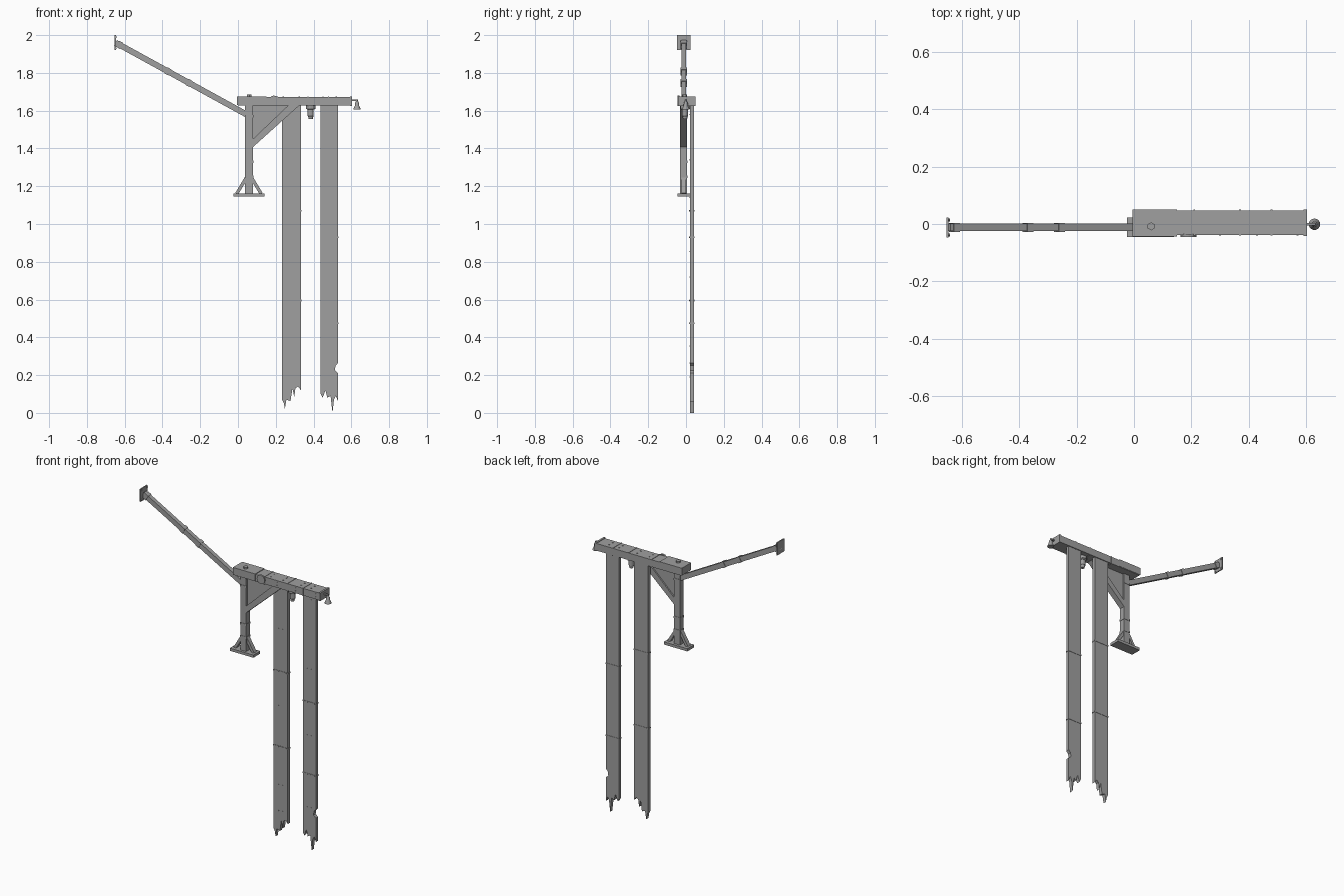
import bpy, bmesh, math
from mathutils import Vector, Matrix

cube = bpy.data.objects.get("Cube")
if cube:
    bpy.data.objects.remove(cube, do_unlink=True)

GREY = bpy.data.materials.new("weathered_grey")
GREY.use_nodes = True
GREY.diffuse_color = (0.35, 0.35, 0.35, 1)
GREY.node_tree.nodes["Principled BSDF"].inputs["Base Color"].default_value = GREY.diffuse_color
MID = -0.012  # y of the post, strut and gusset


def finish(name, bm):
    bmesh.ops.recalc_face_normals(bm, faces=bm.faces)
    mesh = bpy.data.meshes.new(name)
    bm.to_mesh(mesh)
    bm.free()
    mesh.materials.append(GREY)
    obj = bpy.data.objects.new(name, mesh)
    bpy.context.collection.objects.link(obj)
    return obj


def box(name, x0, x1, y0, y1, z0, z1):
    bm = bmesh.new()
    size = Matrix.Diagonal((x1 - x0, y1 - y0, z1 - z0, 1))
    place = Matrix.Translation(((x0 + x1) / 2, (y0 + y1) / 2, (z0 + z1) / 2))
    bmesh.ops.create_cube(bm, size=1, matrix=place @ size)
    return finish(name, bm)


def prism(name, outline, y0, y1):
    """Outline in x and z, extruded along y."""
    bm = bmesh.new()
    face = bm.faces.new([bm.verts.new((x, y0, z)) for x, z in outline])
    new = bmesh.ops.extrude_face_region(bm, geom=[face])["geom"]
    verts = [v for v in new if isinstance(v, bmesh.types.BMVert)]
    bmesh.ops.translate(bm, verts=verts, vec=(0, y1 - y0, 0))
    return finish(name, bm)


def bar(name, a, b, thick, wide):
    """Straight bar in the x-z plane from a to b."""
    a, b = Vector(a), Vector(b)
    side = Vector((a.y - b.y, b.x - a.x)).normalized() * thick / 2
    return prism(name, [a + side, b + side, b - side, a - side],
                 MID - wide / 2, MID + wide / 2)


def lathe(name, x, y, profile, sides=12):
    """Turned part about a vertical axis; profile is (radius, z)."""
    bm = bmesh.new()
    rings = []
    for r, z in profile:
        angles = [2 * math.pi * i / sides for i in range(sides)]
        rings.append([bm.verts.new((x + r * math.cos(t), y + r * math.sin(t), z)) for t in angles])
    for lo, hi in zip(rings, rings[1:]):
        for i in range(sides):
            j = (i + 1) % sides
            bm.faces.new((lo[i], lo[j], hi[j], hi[i]))
    bm.faces.new(rings[0])
    bm.faces.new(rings[-1])
    return finish(name, bm)


def studs(name, points, axis, radius=0.004, depth=0.004, sides=6):
    """Small bolt heads, all in one object."""
    bm = bmesh.new()
    turn = Vector((0, 0, 1)).rotation_difference(Vector(axis)).to_matrix().to_4x4()
    for p in points:
        bmesh.ops.create_cone(bm, cap_ends=True, segments=sides, radius1=radius, radius2=radius,
                              depth=depth, matrix=Matrix.Translation(p) @ turn)
    return finish(name, bm)


# Crossbeam with thicker sleeve, end cap and straps
box("beam", 0.0, 0.6, -0.038, 0.048, 1.627, 1.672)
box("beam_sleeve", -0.006, 0.15, -0.043, 0.05, 1.63, 1.676)
box("beam_end_cap", 0.592, 0.604, -0.042, 0.05, 1.625, 1.676)
for i, x in enumerate((0.21, 0.37, 0.48)):
    box(f"beam_strap_{i + 1}", x - 0.003, x + 0.003, -0.04, 0.05, 1.625, 1.674)
studs("beam_top_studs", [(x, y, 1.673) for x in (0.24, 0.325, 0.45, 0.52)
                         for y in (-0.013, 0.022)], (0, 0, 1))
studs("beam_front_studs", [(x, -0.039, z) for x in (0.3, 0.43, 0.57)
                           for z in (1.64, 1.66)], (0, 1, 0))
studs("beam_top_bolt", [(0.06, -0.008, 1.68)], (0, 0, 1), 0.014, 0.012)
studs("beam_front_disc", [(0.19, -0.04, 1.652)], (0, 1, 0), 0.028, 0.01, 12)

# Post, collars and braced foot
box("post", 0.038, 0.079, -0.031, 0.006, 1.155, 1.63)
for i, z in enumerate((1.25, 1.33, 1.57)):
    box(f"post_collar_{i + 1}", 0.036, 0.081, -0.033, 0.008, z - 0.006, z + 0.006)
box("foot_plate", -0.025, 0.14, -0.046, 0.022, 1.145, 1.162)
for name, side in (("right", -1), ("left", 1)):
    bar(f"foot_brace_{name}", (0.058 + side * 0.065, 1.16), (0.058 + side * 0.014, 1.245), 0.017, 0.026)

# Gusset under the beam
prism("gusset_plate", [(0.07, 1.43), (0.07, 1.63), (0.3, 1.63)], MID - 0.008, MID + 0.008)
prism("gusset_brace", [(0.077, 1.405), (0.077, 1.448), (0.268, 1.63), (0.327, 1.63)],
      MID - 0.019, MID + 0.017)

# Slanted strut with wall plate and bands
start, end = Vector((-0.648, 1.96)), Vector((0.045, 1.58))
bar("strut", start, end, 0.031, 0.026)
for i, t in enumerate((0.03, 0.4, 0.56)):
    c, d = start.lerp(end, t), (end - start).normalized() * 0.012
    bar(f"strut_band_{i + 1}", c - d, c + d, 0.036, 0.032)
box("wall_plate", -0.654, -0.647, -0.047, 0.023, 1.92, 2.0)
studs("wall_plate_bolts", [(-0.645, MID + y, 1.96 + z) for y in (-0.026, 0.026)
                           for z in (-0.03, 0.03)], (1, 0, 0), 0.005)

# Two long hanging boards with splintered lower ends
Y0, Y1, TOP = 0.021, 0.043, 1.635
ragged_a = [(0.234, 0.07), (0.243, 0.05), (0.248, 0.02), (0.256, 0.07), (0.278, 0.062),
            (0.288, 0.13), (0.298, 0.085), (0.304, 0.13), (0.318, 0.14), (0.333, 0.12)]
ragged_b = [(0.438, 0.1), (0.448, 0.08), (0.463, 0.12), (0.473, 0.08), (0.49, 0.09), (0.5, 0.0),
            (0.508, 0.07), (0.518, 0.09), (0.53, 0.06), (0.53, 0.21), (0.513, 0.225),
            (0.516, 0.25), (0.53, 0.265)]
boards = (("inner", ragged_a, 0.234, 0.333, (1.07, 0.595), (1.34, 0.855, 0.355, 0.19)),
          ("outer", ragged_b, 0.438, 0.53, (0.93, 0.475), (1.58, 1.14, 0.72, 0.265)))
for name, ragged, x0, x1, bands, pairs in boards:
    prism(f"{name}_board", ragged + [(x1, TOP), (x0, TOP)], Y0, Y1)
    width = x1 - x0
    heads = [(x0 + width * f, Y0 - 0.001, z) for z in pairs for f in (0.35, 0.65)]
    for i, z in enumerate(bands):
        box(f"{name}_board_band_{i + 1}", x0 - 0.002, x1 + 0.002, Y0 - 0.002, Y1 + 0.002,
            z - 0.004, z + 0.004)
        heads += [(x0 + width * f, Y0 - 0.003, z) for f in (0.1, 0.37, 0.63, 0.9)]
    studs(f"{name}_board_studs", heads, (0, 1, 0), 0.003, 0.003)

# Hanging lamp below the beam
lathe("hanging_lamp", 0.385, -0.005, [(0.011, 1.555), (0.014, 1.57), (0.016, 1.572), (0.016, 1.605),
                                      (0.025, 1.61), (0.025, 1.63)])
# Bell on a short hook at the free end
box("bell_hook", 0.6, 0.632, -0.006, 0.004, 1.652, 1.66)
bell = lathe("bell", 0.63, -0.001, [(0.02, 1.605), (0.018, 1.613), (0.012, 1.625), (0.01, 1.642),
                                    (0.005, 1.65), (0.004, 1.658)], 16)
for poly in bell.data.polygons:
    poly.use_smooth = len(poly.vertices) == 4
